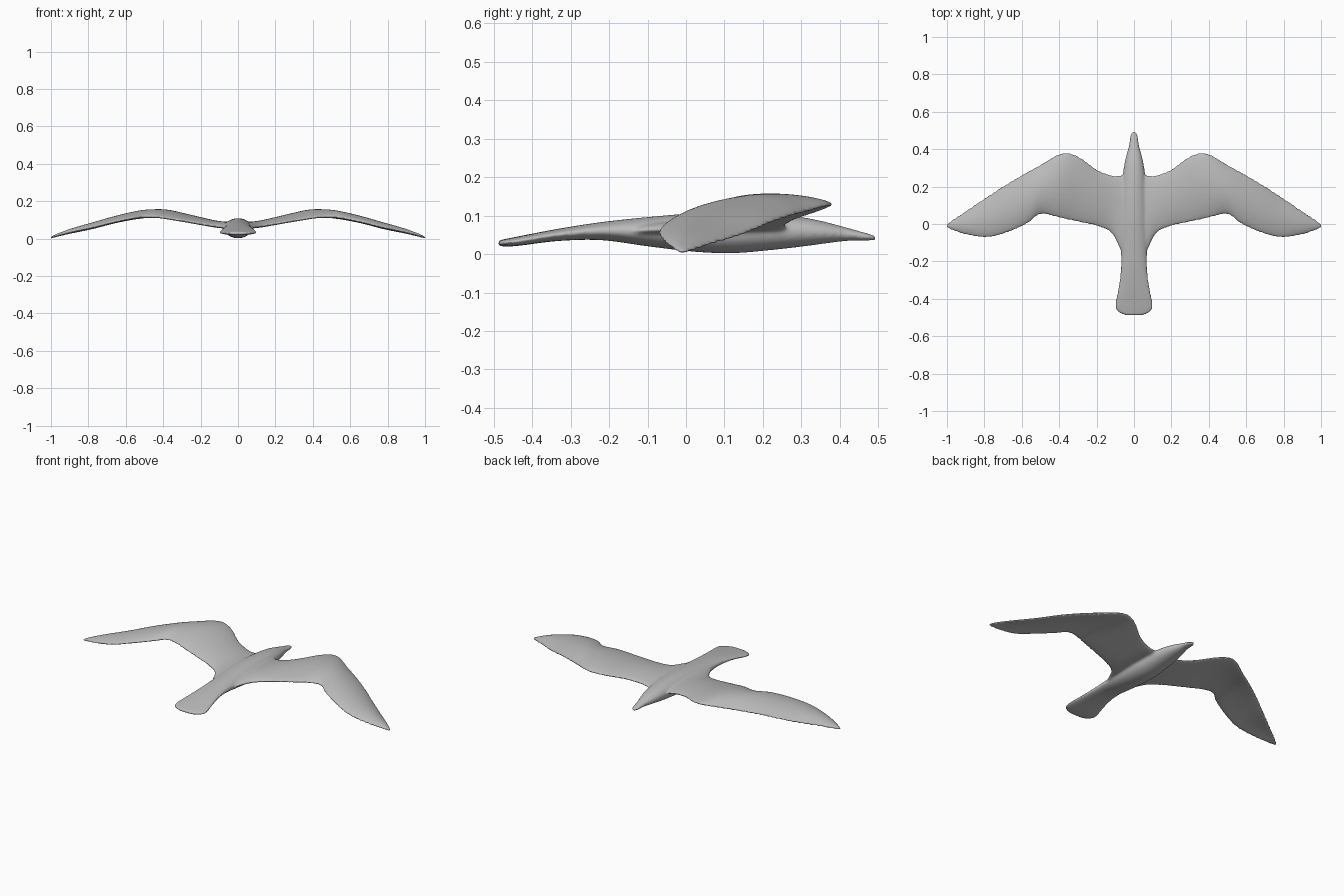
import bpy
import bmesh
import math

default = bpy.data.objects.get("Cube")
if default:
    bpy.data.objects.remove(default, do_unlink=True)

SIDES = 32
STEPS = 5


def spline_rows(rows):
    """Smoothly interpolate between key rows of a loft."""
    result = []
    last = len(rows) - 1
    for i in range(last):
        before, start = rows[max(i - 1, 0)], rows[i]
        end, after = rows[i + 1], rows[min(i + 2, last)]
        for step in range(STEPS):
            t = step / STEPS
            row = []
            for a, b, c, d in zip(before, start, end, after):
                curve = 2 * b + (c - a) * t
                curve += (2 * a - 5 * b + 4 * c - d) * t ** 2
                curve += (3 * b - a - 3 * c + d) * t ** 3
                row.append(curve / 2)
            result.append(row)
    result.append(rows[last])
    return result


def loft(bm, rows, section):
    """Skin closed rings made by the section function, capping both ends."""
    angles = [math.tau * i / SIDES for i in range(SIDES)]
    rings = [[bm.verts.new(section(row, a)) for a in angles]
             for row in spline_rows(rows)]
    for ring, following in zip(rings, rings[1:]):
        for i in range(SIDES):
            j = (i + 1) % SIDES
            bm.faces.new((ring[i], ring[j], following[j], following[i]))
    bm.faces.new(rings[0])
    bm.faces.new(rings[-1])


def body_section(row, angle):
    y, half_width, top, bottom = row
    middle, half_height = (top + bottom) / 2, (top - bottom) / 2
    return (half_width * math.cos(angle), y,
            middle + half_height * math.sin(angle))


def wing_section(row, angle):
    x, lead_y, trail_y, lead_z, trail_z, camber, half_thickness = row
    chord = (1 + math.cos(angle)) / 2
    y = trail_y + (lead_y - trail_y) * chord
    z = trail_z + (lead_z - trail_z) * chord
    z += camber * 4 * chord * (1 - chord)
    return (x, y, z + half_thickness * math.sin(angle))


# Body from tail fan to beak: y, half width, top, bottom
body_rows = [
    (-.488, .05, .035, .022),
    (-.47, .088, .039, .019),
    (-.43, .103, .047, .022),
    (-.33, .082, .066, .034),
    (-.22, .07, .083, .036),
    (-.1, .072, .096, .02),
    (.02, .075, .106, .006),
    (.12, .073, .109, .002),
    (.22, .065, .105, .01),
    (.3, .055, .096, .019),
    (.36, .043, .084, .027),
    (.42, .027, .068, .034),
    (.47, .021, .054, .035),
    (.494, .009, .047, .036),
]

# Left wing: x, leading y, trailing y, leading z, trailing z, camber, thickness
wing_rows = [
    (0, .26, -.2, .065, .06, .008, .018),
    (.065, .262, -.15, .07, .06, .008, .017),
    (.12, .262, -.05, .078, .065, .008, .017),
    (.2, .293, -.012, .095, .077, .011, .017),
    (.29, .358, .008, .117, .092, .013, .017),
    (.36, .382, .023, .128, .103, .017, .018),
    (.42, .366, .037, .126, .112, .02, .018),
    (.5, .318, .053, .112, .114, .023, .018),
    (.57, .28, .002, .102, .106, .021, .017),
    (.67, .222, -.044, .082, .085, .018, .016),
    (.78, .152, -.073, .052, .058, .017, .014),
    (.89, .077, -.06, .029, .034, .012, .011),
    (.97, .024, -.034, .012, .014, .004, .008),
    (1.003, -.005, -.018, .005, .005, 0, .005),
]
right_rows = [(-row[0],) + row[1:] for row in reversed(wing_rows[1:])]

bm = bmesh.new()
loft(bm, body_rows, body_section)
loft(bm, right_rows + wing_rows, wing_section)
bmesh.ops.recalc_face_normals(bm, faces=bm.faces)
for face in bm.faces:
    face.smooth = True

mesh = bpy.data.meshes.new("bird")
bm.to_mesh(mesh)
bm.free()
bird = bpy.data.objects.new("bird", mesh)
bpy.context.collection.objects.link(bird)

# Plain grey over the whole bird
grey = bpy.data.materials.new("plain_grey")
grey.use_nodes = True
colour = (.5, .5, .5, 1)
grey.diffuse_color = colour
shader = next(n for n in grey.node_tree.nodes if n.type == "BSDF_PRINCIPLED")
shader.inputs["Base Color"].default_value = colour
mesh.materials.append(grey)

# Merge wings and body into one skin and soften the joins
remesh = bird.modifiers.new("merge_skin", "REMESH")
remesh.mode = "VOXEL"
remesh.voxel_size = .006
remesh.use_smooth_shade = True
soften = bird.modifiers.new("soften_joins", "SMOOTH")
soften.factor = .5
soften.iterations = 8
